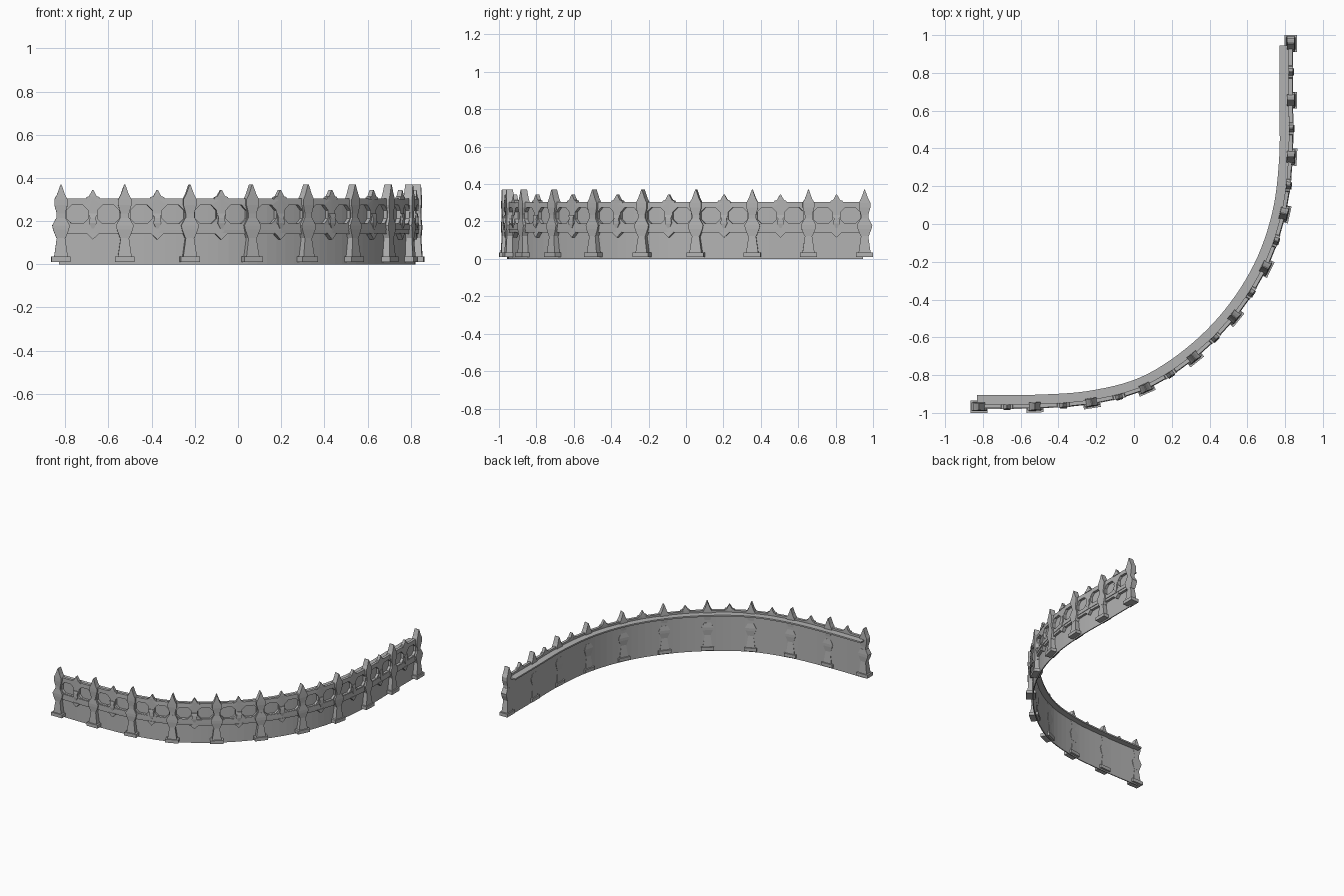
import bpy, bmesh
from mathutils import Vector

cube = bpy.data.objects.get("Cube")
if cube:
    bpy.data.objects.remove(cube, do_unlink=True)

stone = bpy.data.materials.new("grey stone")
stone.use_nodes = True
GREY = (0.45, 0.45, 0.45, 1)
stone.diffuse_color = GREY
stone.node_tree.nodes["Principled BSDF"].inputs["Base Color"].default_value = GREY

# Post positions along the curved wall, with one extra point at each end
PATH = [Vector(p) for p in (
    (-1.12, -0.967), (-0.82, -0.967), (-0.525, -0.965), (-0.225, -0.943),
    (0.06, -0.867), (0.315, -0.705), (0.53, -0.49), (0.695, -0.23),
    (0.793, 0.055), (0.83, 0.355), (0.83, 0.655), (0.83, 0.955), (0.83, 1.255))]
BAYS = len(PATH) - 3
SPACING = 0.3


def place(u, d, z):
    """Distance along the wall, depth inwards and height to a point."""
    s = u / SPACING
    i = min(max(int(s), 0), BAYS - 1)
    t = s - i
    a, b, c, e = PATH[i:i + 4]
    k1, k2, k3 = (c - a) / 2, a - 2.5 * b + 2 * c - e / 2, (e - a) / 2 + 1.5 * (b - c)
    p = b + k1 * t + k2 * t * t + k3 * t ** 3
    tan = (k1 + 2 * k2 * t + 3 * k3 * t * t).normalized()
    return Vector((p.x - tan.y * d, p.y + tan.x * d, z))


def finish(name, bm):
    bmesh.ops.recalc_face_normals(bm, faces=bm.faces)
    mesh = bpy.data.meshes.new(name)
    bm.to_mesh(mesh)
    bm.free()
    mesh.materials.append(stone)
    obj = bpy.data.objects.new(name, mesh)
    bpy.context.collection.objects.link(obj)


def skin(bm, rings):
    """Join rings of four corners into a capped solid."""
    rows = [[bm.verts.new(p) for p in ring] for ring in rings]
    for a, b in zip(rows, rows[1:]):
        for k in range(4):
            n = (k + 1) % 4
            bm.faces.new((a[k], a[n], b[n], b[k]))
    bm.faces.new(rows[0])
    bm.faces.new(rows[-1])


def loft(name, u, profile, depth=0):
    """Upright rectangular sections: height, half width, half depth."""
    bm = bmesh.new()
    skin(bm, [[place(u + w * x, depth + d * y, z)
               for x, y in ((-1, -1), (1, -1), (1, 1), (-1, 1))]
              for z, w, d in profile])
    finish(name, bm)


def band(name, d0, d1, z0, z1):
    """Long strip following the curve."""
    bm = bmesh.new()
    steps = BAYS * 6
    length = BAYS * SPACING
    skin(bm, [[place(-0.01 + length * i / steps, d, z)
               for d, z in ((d0, z0), (d1, z0), (d1, z1), (d0, z1))]
              for i in range(steps + 1)])
    finish(name, bm)


def window_frame(name, u0, u1, z0, z1, hole, chamfer, d0, d1):
    """Rectangular frame around an eight sided opening."""
    ha, hb, za, zb = hole
    c = chamfer
    inner = [(ha + c, za), (hb - c, za), (hb, za + c), (hb, zb - c),
             (hb - c, zb), (ha + c, zb), (ha, zb - c), (ha, za + c)]
    outer = [(u0, z0), (u1, z0), (u1, z1), (u0, z1)]
    bm = bmesh.new()
    layers = [[[bm.verts.new(place(u, d, z)) for u, z in loop]
               for loop in (inner, outer)] for d in (d0, d1)]
    for inn, out in layers:
        for k in range(4):
            n = (k + 1) % 4
            bm.faces.new((out[k], out[n], inn[2 * k + 1], inn[2 * k]))
            bm.faces.new((out[n], inn[(2 * k + 2) % 8], inn[2 * k + 1]))
    for front, back in zip(*layers):
        for k in range(len(front)):
            n = (k + 1) % len(front)
            bm.faces.new((front[k], front[n], back[n], back[k]))
    finish(name, bm)


# Thin wall and the walkway ledge overhanging its inner side
band("wall", 0.011, 0.018, 0.0, 0.29)
band("walkway_ledge", 0.011, 0.061, 0.279, 0.29)

FOOT = [(0.01, 0.045, 0.033), (0.035, 0.045, 0.033)]
SHAFT = [(0.035, 0.032, 0.024), (0.125, 0.019, 0.018)]
KNOB = [(0.122, 0.022, 0.019), (0.16, 0.037, 0.022), (0.18, 0.041, 0.022),
        (0.215, 0.022, 0.019)]
SPIKE = [(0.215, 0.02, 0.018), (0.235, 0.02, 0.018), (0.275, 0.031, 0.021),
         (0.3, 0.031, 0.021), (0.325, 0.018, 0.02), (0.37, 0.002, 0.018)]

# Posts
for i in range(BAYS + 1):
    for part, profile in (("foot", FOOT), ("shaft", SHAFT),
                          ("knob", KNOB), ("spike", SPIKE)):
        loft(f"post_{part}_{i + 1}", i * SPACING, profile)

HALF = SPACING / 2
CREST = [(0.3, 0.036, 0.012), (0.312, 0.03, 0.012), (0.314, 0.019, 0.012),
         (0.345, 0.002, 0.01)]
DROP = [(0.165, 0.005, 0.012), (0.19, 0.018, 0.016), (0.215, 0.014, 0.015),
        (0.235, 0.02, 0.012)]
POINT = [(0.115, 0.001, 0.012), (0.145, 0.032, 0.012)]

# Bays between posts: two framed panels, a lower rail and a middle ornament
for i in range(BAYS):
    start = i * SPACING
    mid = start + HALF
    for side, u in (("near", start), ("far", mid)):
        edge = (0.026, 0.022) if side == "near" else (0.022, 0.026)
        window_frame(f"panel_frame_{side}_{i + 1}", u, u + HALF, 0.14, 0.305,
                     (u + edge[0], u + HALF - edge[1], 0.188, 0.274),
                     0.024, -0.008, 0.012)
        loft(f"lower_rail_{side}_{i + 1}", u + HALF / 2,
             [(0.158, HALF / 2, 0.012), (0.185, HALF / 2, 0.012)])
    loft(f"crest_{i + 1}", mid, CREST)
    loft(f"drop_{i + 1}", mid, DROP, -0.002)
    loft(f"rail_point_{i + 1}", mid, POINT)
